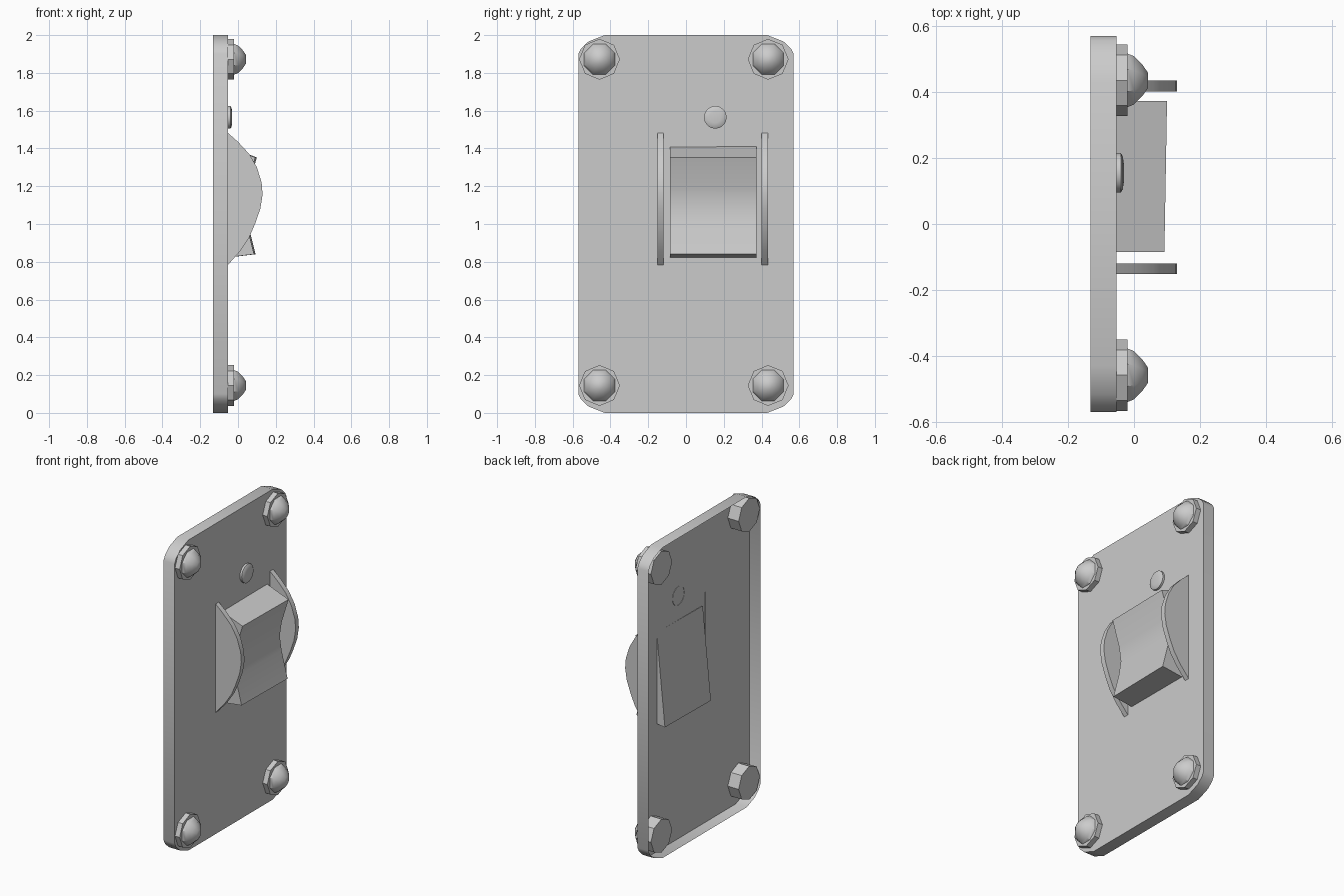
import bpy, bmesh, math

if "Cube" in bpy.data.objects:
    bpy.data.objects.remove(bpy.data.objects["Cube"])

grey = bpy.data.materials.new("light grey")
grey.diffuse_color = (0.6, 0.6, 0.6, 1)
grey.use_nodes = True
grey.node_tree.nodes["Principled BSDF"].inputs["Base Color"].default_value = grey.diffuse_color


def finish(name, bm, smooth=None):
    bmesh.ops.recalc_face_normals(bm, faces=bm.faces)
    me = bpy.data.meshes.new(name)
    bm.to_mesh(me)
    bm.free()
    me.materials.append(grey)
    ob = bpy.data.objects.new(name, me)
    bpy.context.collection.objects.link(ob)
    if smooth:
        bpy.ops.object.select_all(action='DESELECT')
        ob.select_set(True)
        bpy.context.view_layer.objects.active = ob
        bpy.ops.object.shade_smooth_by_angle(angle=math.radians(smooth))
    return ob


def loft(name, rings, cap_start=True, cap_end=True, smooth=None):
    """Join matching rings of points with quads, optionally capped."""
    bm = bmesh.new()
    rows = [[bm.verts.new(p) for p in r] for r in rings]
    n = len(rows[0])
    for a, b in zip(rows, rows[1:]):
        for i in range(n):
            j = (i + 1) % n
            bm.faces.new((a[i], a[j], b[j], b[i]))
    if cap_start:
        bm.faces.new(rows[0])
    if cap_end:
        bm.faces.new(rows[-1])
    return finish(name, bm, smooth)


def ring(x, r, y, z, n, turn=0):
    return [(x, y + r * math.cos(2 * math.pi * (i + turn) / n),
             z + r * math.sin(2 * math.pi * (i + turn) / n)) for i in range(n)]


def turned(name, profile, y, z, n, turn=0, cap_start=True, smooth=None):
    """Solid turned about the x axis from (x, radius) pairs."""
    return loft(name, [ring(x, r, y, z, n, turn) for x, r in profile],
                cap_start, True, smooth)


# Wall plate: rounded shell, open at the back
corner = [(0.57, 0.90), (0.555, 0.93), (0.515, 0.967), (0.43, 1.0)]
outline = (corner + [(-y, z) for y, z in reversed(corner)]
           + [(-y, -z) for y, z in corner]
           + [(y, -z) for y, z in reversed(corner)])
loft("wall_plate", [[(x, y, z + 1) for y, z in outline] for x in (-0.132, -0.053)],
     cap_start=False, smooth=40)

# Corner bolts: octagonal washer and domed head
for y in (-0.458, 0.435):
    for z in (0.145, 1.872):
        turned("bolt_washer", [(-0.13, 0.108), (-0.02, 0.108)], y, z, 8)
        turned("bolt_head", [(-0.02, 0.088), (0.0, 0.079), (0.025, 0.052), (0.043, 0.024)],
               y, z, 8, 0.5, cap_start=False, smooth=40)

# Indicator button
turned("indicator_button", [(-0.055, 0.06), (-0.04, 0.06), (-0.034, 0.05), (-0.031, 0.03)],
       0.155, 1.565, 20, cap_start=False, smooth=50)

# Curved guards on both sides of the rocker
arc = [(-0.056, 1.485), (0.0, 1.435), (0.06, 1.37), (0.1, 1.30), (0.125, 1.22),
       (0.13, 1.155), (0.118, 1.08), (0.09, 1.0), (0.06, 0.93), (0.01, 0.855),
       (-0.056, 0.78)]
for name, y0 in (("left_guard", -0.152), ("right_guard", 0.401)):
    loft(name, [[(x, y, z) for x, z in arc] for y in (y0, y0 + 0.033)], smooth=40)

# Rocker with a shallow V-shaped face, tilted slightly across its width
rocker = [(-0.057, 1.41), (0.095, 1.352), (0.045, 1.19), (0.032, 1.1), (0.045, 1.01),
          (0.088, 0.84), (-0.115, 0.815)]
loft("rocker", [[(x + dx, y, z) for x, z in rocker]
                for y, dx in ((-0.085, -0.003), (0.372, 0.005))], smooth=40)
